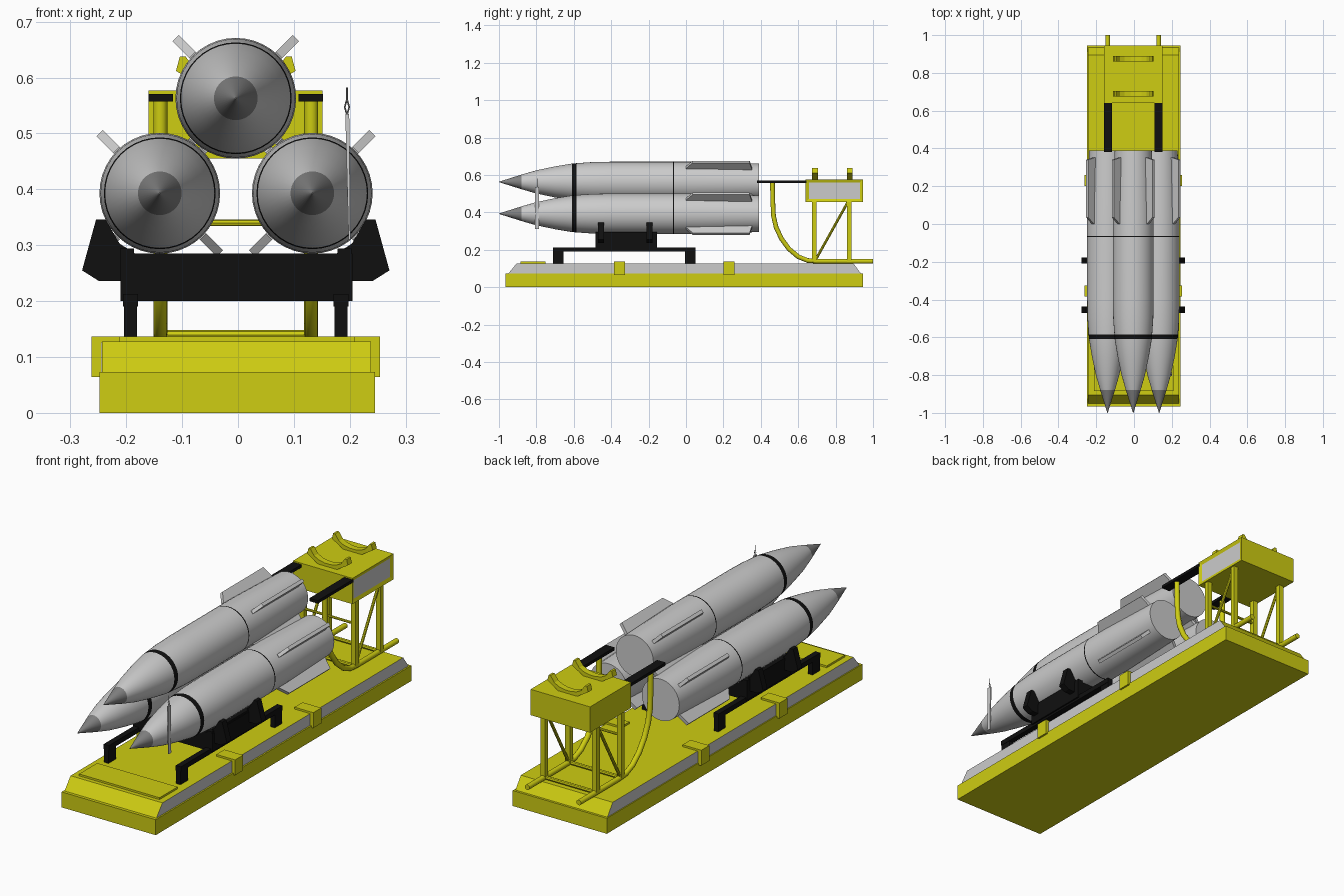
import bpy, bmesh, math
from mathutils import Vector, Matrix

if "Cube" in bpy.data.objects:
    bpy.data.objects.remove(bpy.data.objects["Cube"])

XC = -0.004  # centre line of the load


def material(name, r, g, b):
    m = bpy.data.materials.new(name)
    m.use_nodes = True
    m.diffuse_color = (r, g, b, 1)
    m.node_tree.nodes["Principled BSDF"].inputs["Base Color"].default_value = (r, g, b, 1)
    return m


YELLOW = material("yellow paint", 0.62, 0.61, 0.006)
GREY = material("light grey", 0.6, 0.6, 0.6)
DARK = material("dark grey", 0.22, 0.22, 0.22)
BLACK = material("black", 0.005, 0.005, 0.005)


def finish(bm, name, *mats):
    bmesh.ops.recalc_face_normals(bm, faces=bm.faces)
    me = bpy.data.meshes.new(name)
    bm.to_mesh(me)
    bm.free()
    for m in mats:
        me.materials.append(m)
    ob = bpy.data.objects.new(name, me)
    bpy.context.collection.objects.link(ob)
    return ob


def smooth(ob):
    bpy.ops.object.select_all(action='DESELECT')
    ob.select_set(True)
    bpy.context.view_layer.objects.active = ob
    bpy.ops.object.shade_smooth_by_angle(angle=math.radians(35))


def box_bm(x0, x1, y0, y1, z0, z1):
    bm = bmesh.new()
    size = Matrix.Diagonal((x1 - x0, y1 - y0, z1 - z0, 1))
    mid = Matrix.Translation(((x0 + x1) / 2, (y0 + y1) / 2, (z0 + z1) / 2))
    bmesh.ops.create_cube(bm, size=1, matrix=mid @ size)
    return bm


def box(name, mat, *bounds):
    return finish(box_bm(*bounds), name, mat)


def prism(name, points, offset, mats):
    """Extrude a flat outline along an offset vector."""
    bm = bmesh.new()
    face = bm.faces.new([bm.verts.new(p) for p in points])
    ext = bmesh.ops.extrude_face_region(bm, geom=[face])
    moved = [v for v in ext["geom"] if isinstance(v, bmesh.types.BMVert)]
    bmesh.ops.translate(bm, verts=moved, vec=offset)
    return finish(bm, name, *mats)


def tube(name, points, radius, mat, sides=12):
    """Sweep a round section along a path lying in a plane of constant x."""
    bm = bmesh.new()
    pts = [Vector(p) for p in points]
    rings = []
    for i, p in enumerate(pts):
        t = (pts[min(i + 1, len(pts) - 1)] - pts[max(i - 1, 0)]).normalized()
        u = Vector((1, 0, 0)) if abs(t.x) < 0.9 else Vector((0, 1, 0))
        w = t.cross(u).normalized()
        angles = [2 * math.pi * k / sides for k in range(sides)]
        rings.append([bm.verts.new(p + radius * (u * math.cos(a) + w * math.sin(a))) for a in angles])
    for a, b in zip(rings, rings[1:]):
        for k in range(sides):
            n = (k + 1) % sides
            bm.faces.new((a[k], a[n], b[n], b[k]))
    bm.faces.new(rings[0])
    bm.faces.new(rings[-1])
    ob = finish(bm, name, mat)
    smooth(ob)


# Missile: turned profile of (y, radius, material of the band that follows)
PROFILE = [(-1, 0.001, 1), (-0.88, 0.039, 0), (-0.8, 0.062, 0), (-0.7, 0.083, 0),
           (-0.61, 0.098, 2), (-0.585, 0.1, 0), (-0.5, 0.106, 0), (-0.4, 0.108, 0),
           (-0.07, 0.108, 2), (-0.064, 0.108, 0), (0.05, 0.108, 0), (0.39, 0.098, 0)]


def missile(name, x, z, sides=40):
    bm = bmesh.new()
    rings = []
    for y, r, _ in PROFILE:
        angles = [2 * math.pi * k / sides for k in range(sides)]
        rings.append([bm.verts.new((x + r * math.cos(a), y, z + r * math.sin(a))) for a in angles])
    for i in range(len(rings) - 1):
        for k in range(sides):
            n = (k + 1) % sides
            f = bm.faces.new((rings[i][k], rings[i][n], rings[i + 1][n], rings[i + 1][k]))
            f.material_index = PROFILE[i][2]
    bm.faces.new(rings[0]).material_index = 1
    bm.faces.new(rings[-1])
    smooth(finish(bm, name + "_body", GREY, DARK, BLACK))
    # four swept fins on the diagonals
    for q in range(4):
        a = math.radians(45 + 90 * q)
        out = Vector((math.cos(a), 0, math.sin(a)))
        side = Vector((-math.sin(a), 0, math.cos(a))) * 0.016
        outline = [(0.0, 0.09), (0.0, 0.11), (0.035, 0.152), (0.34, 0.152), (0.355, 0.09)]
        pts = [Vector((x, y, z)) + out * r - side / 2 for y, r in outline]
        prism(name + "_fin_%d" % (q + 1), pts, side, [GREY])


missile("upper_missile", XC, 0.563)
missile("right_missile", XC - 0.136, 0.393)
missile("left_missile", XC + 0.137, 0.393)

# Base slab and deck with grey flanks
box("base_slab", YELLOW, -0.248, 0.245, -0.965, 0.946, 0, 0.073)
deck = prism("deck", [(-0.243, y, z) for y, z in
                      ((-0.95, 0.073), (0.935, 0.073), (0.895, 0.128), (-0.905, 0.128))],
             (0.481, 0, 0), [YELLOW, GREY])
for p in deck.data.polygons:
    p.material_index = 1 if abs(p.normal.x) > 0.9 else 0
box("front_deck_plate", YELLOW, -0.212, 0.209, -0.885, -0.75, 0.128, 0.137)

for s, label in ((-1, "right"), (1, "left")):
    def sx(v):
        return XC + s * v

    def mirrored(name, mat, a, b, *rest):
        lo, hi = sorted((sx(a), sx(b)))
        return box(label + "_" + name, mat, lo, hi, *rest)

    # Deck edge clamps
    for i, y in enumerate((-0.355, 0.23)):
        mirrored("deck_clamp_side_%d" % i, YELLOW, 0.24, 0.258, y - 0.03, y + 0.03, 0.064, 0.137)
        mirrored("deck_clamp_top_%d" % i, YELLOW, 0.16, 0.258, y - 0.03, y + 0.03, 0.126, 0.137)

    # Cradle rail, feet and claws
    mirrored("cradle_rail", BLACK, 0.175, 0.202, -0.71, 0.05, 0.19, 0.213)
    for i, y in enumerate((-0.71, -0.005)):
        mirrored("cradle_foot_%d" % i, BLACK, 0.177, 0.2, y, y + 0.055, 0.127, 0.2)
    claw = [(0.275, 0.255), (0.25, 0.346), (0.233, 0.346), (0.208, 0.303),
            (0.18, 0.285), (0.18, 0.236), (0.245, 0.236)]
    for i, y in enumerate((-0.47, -0.21)):
        prism(label + "_claw_%d" % i, [(sx(a), y, z) for a, z in claw], (0, 0.032, 0), [BLACK])
    mirrored("cradle_step", BLACK, 0.182, 0.207, -0.485, -0.155, 0.28, 0.294)

    # Bent pipe runner, tail bar, posts and brace
    path = [(0.462, 0.567), (0.464, 0.46), (0.468, 0.38), (0.482, 0.32), (0.51, 0.26),
            (0.55, 0.205), (0.6, 0.163), (0.65, 0.143), (0.7, 0.139), (1.0, 0.139)]
    tube(label + "_runner", [(sx(0.135), y, z) for y, z in path], 0.0125, YELLOW)
    mirrored("tail_bar", BLACK, 0.112, 0.156, 0.38, 0.645, 0.557, 0.571)
    for i, y in enumerate((0.687, 0.872)):
        mirrored("post_%d" % i, YELLOW, 0.123, 0.147, y - 0.012, y + 0.012, 0.135, 0.46)
    tube(label + "_brace", [(sx(0.135), 0.695, 0.15), (sx(0.135), 0.865, 0.455)], 0.007, YELLOW, 8)

# Cradle body
box("cradle_block", BLACK, -0.21, 0.205, -0.485, -0.155, 0.2, 0.285)

# Frame cross members
for i, y in enumerate((0.687, 0.872)):
    tube("low_cross_bar_%d" % i, [(XC - 0.135, y, 0.139), (XC + 0.135, y, 0.139)], 0.009, YELLOW, 8)
tube("mid_cross_bar", [(XC - 0.135, 0.687, 0.34), (XC + 0.135, 0.687, 0.34)], 0.006, YELLOW, 8)

# Equipment box with a recessed grey panel on its left side
bm = box_bm(XC - 0.156, XC + 0.155, 0.64, 0.946, 0.455, 0.577)
bm.normal_update()
panel = [f for f in bm.faces if f.normal.x > 0.9]
bmesh.ops.inset_region(bm, faces=panel, thickness=0.024, depth=-0.006)
panel[0].material_index = 1
finish(bm, "equipment_box", YELLOW, GREY)

# Saddles on the box
half = [(0.05, 0.577), (0.107, 0.612), (0.1, 0.638), (0.09, 0.638), (0.07, 0.61), (0.045, 0.597), (0.015, 0.591)]
outline = half + [(-a, z) for a, z in reversed(half)]
for name, y in (("front_saddle", 0.675), ("rear_saddle", 0.86)):
    prism(name, [(XC + a, y, z) for a, z in outline], (0, 0.03, 0), [YELLOW])

# Hanging rod with a wire eye
rod = [(0.192, 0.535), (0.199, 0.535), (0.201, 0.31), (0.198, 0.31)]
prism("hanging_rod", [(x, -0.806, z) for x, z in rod], (0, 0.02, 0), [GREY])
eye = [(0.195, -0.796, 0.533), (0.191, -0.796, 0.547), (0.195, -0.796, 0.562),
       (0.199, -0.796, 0.547), (0.195, -0.796, 0.533)]
for i, (a, b) in enumerate(zip(eye, eye[1:])):
    tube("rod_eye_%d" % i, [a, b], 0.0015, DARK, 6)
tube("rod_tip", [(0.195, -0.796, 0.56), (0.195, -0.796, 0.582)], 0.0015, DARK, 6)
